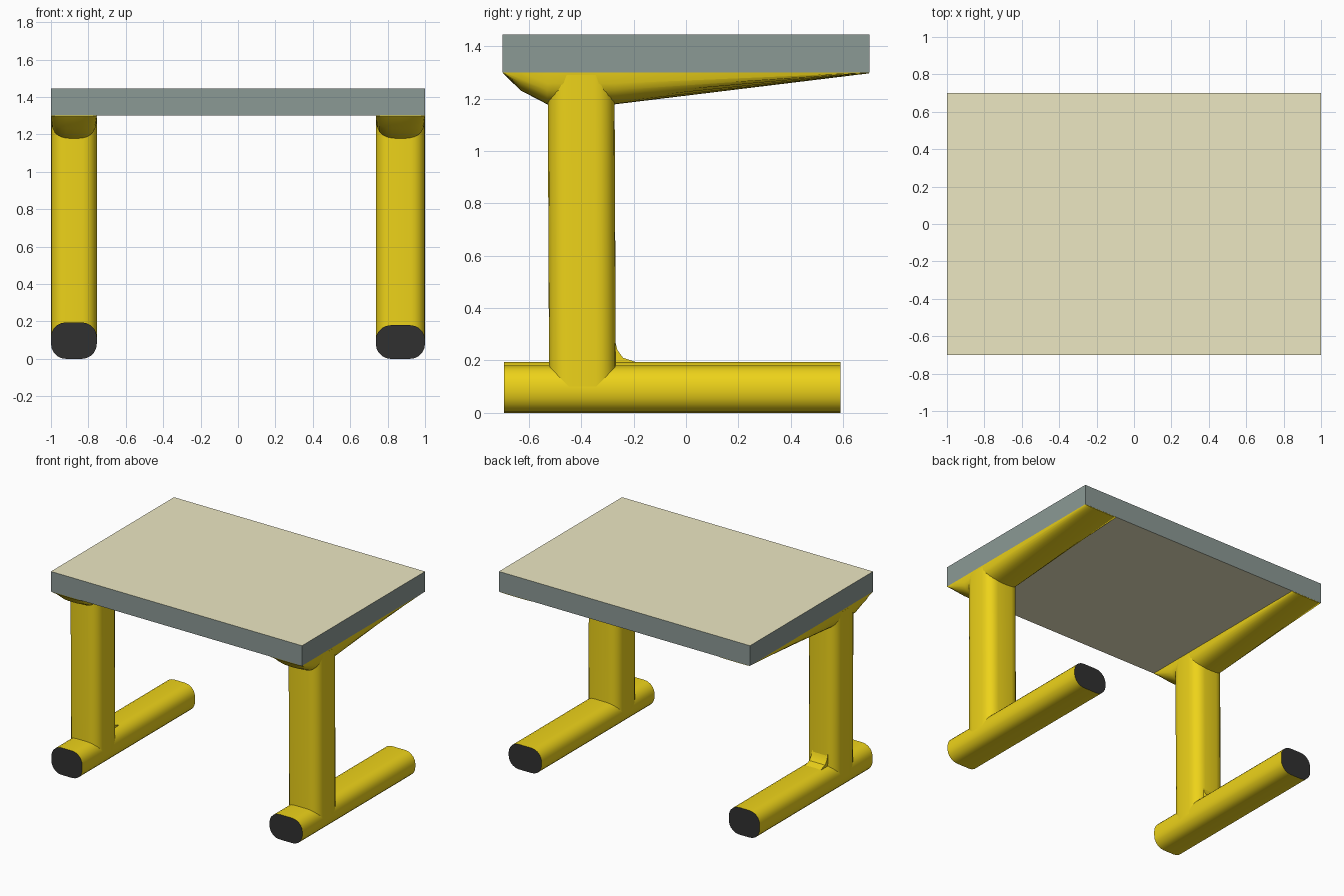
import bpy, bmesh, math
from mathutils import Vector

if "Cube" in bpy.data.objects:
    bpy.data.objects.remove(bpy.data.objects["Cube"])


def material(name, rgb):
    m = bpy.data.materials.new(name)
    m.diffuse_color = (*rgb, 1)
    m.use_nodes = True
    m.node_tree.nodes["Principled BSDF"].inputs["Base Color"].default_value = m.diffuse_color
    return m


YELLOW = material("yellow_paint", (0.85, 0.65, 0.01))
DARK = material("dark_cap", (0.03, 0.03, 0.03))
CREAM = material("cream_top", (0.84, 0.80, 0.54))
GREY = material("grey_green_edge", (0.26, 0.32, 0.30))


def rounded_rect(w, h, r, n=5):
    """Closed outline of a rounded rectangle centred on the origin."""
    pts = []
    for i, (sx, sy) in enumerate([(1, 1), (-1, 1), (-1, -1), (1, -1)]):
        for k in range(n + 1):
            a = math.radians(90 * (i + k / n))
            pts.append((sx * (w / 2 - r) + r * math.cos(a),
                        sy * (h / 2 - r) + r * math.sin(a)))
    return pts


def loft(name, rings, mats, cap_mat=0):
    """Skin a list of equally long closed rings and cap both ends."""
    bm = bmesh.new()
    vs = [[bm.verts.new(Vector(p)) for p in ring] for ring in rings]
    n = len(vs[0])
    for a, b in zip(vs, vs[1:]):
        for i in range(n):
            j = (i + 1) % n
            bm.faces.new((a[i], a[j], b[j], b[i]))
    for ring in (vs[0], vs[-1]):
        bm.faces.new(ring).material_index = cap_mat
    bmesh.ops.recalc_face_normals(bm, faces=bm.faces)
    return finish(name, bm, mats)


def finish(name, bm, mats):
    me = bpy.data.meshes.new(name)
    bm.to_mesh(me)
    bm.free()
    for m in mats:
        me.materials.append(m)
    ob = bpy.data.objects.new(name, me)
    bpy.context.collection.objects.link(ob)
    bpy.ops.object.select_all(action='DESELECT')
    ob.select_set(True)
    bpy.context.view_layer.objects.active = ob
    bpy.ops.object.shade_smooth_by_angle(angle=math.radians(35))
    return ob


# Tabletop slab: cream faces, grey-green edge band
bm = bmesh.new()
bmesh.ops.create_cube(bm, size=1)
bmesh.ops.scale(bm, vec=(2, 1.4, 0.145), verts=bm.verts)
bmesh.ops.translate(bm, vec=(0, 0, 1.3725), verts=bm.verts)
for f in bm.faces:
    f.material_index = 0 if abs(f.normal.z) > 0.5 else 1
finish("tabletop", bm, [CREAM, GREY])

# Side frames: foot, post and tapered support beam
for side, x0, x1, foot_h in (("left", -1.0, -0.755, 0.195), ("right", 0.737, 1.0, 0.18)):
    w, cx = x1 - x0, (x0 + x1) / 2

    # Foot tube with dark end caps
    foot = rounded_rect(w, foot_h, 0.08)
    loft(side + "_foot", [[(cx + u, y, foot_h / 2 + v) for u, v in foot]
                          for y in (-0.695, 0.59)], [YELLOW, DARK], 1)

    # Upright post
    post = rounded_rect(w, 0.255, 0.075)
    loft(side + "_post", [[(cx + u, y + v, z) for u, v in post]
                          for y, z in ((-0.395, 0.09), (-0.4, 1.2), (-0.4, 1.29))], [YELLOW])

    # Support beam: rounded belly, tapering to the front and back edges
    belly = []
    for k in range(15):
        a = math.pi * k / 14
        c, s = math.cos(a), math.sin(a)
        belly.append((math.copysign(abs(c) ** 0.7, c) * w / 2, s ** 0.7 if s > 1e-6 else 0))
    stations = ((-0.699, 0.004), (-0.63, 0.07), (-0.53, 0.122), (-0.27, 0.122), (0.699, 0.004))
    loft(side + "_beam", [[(cx + u, y, 1.3 - v * d) for u, v in belly]
                          for y, d in stations], [YELLOW])

# Small weld fillet behind the left post
fillet = [(-0.31, 0.29), (-0.272, 0.28), (-0.262, 0.24), (-0.24, 0.21), (-0.19, 0.194), (-0.31, 0.17)]
loft("left_fillet", [[(x, y, z) for y, z in fillet] for x in (-0.94, -0.815)], [YELLOW])
